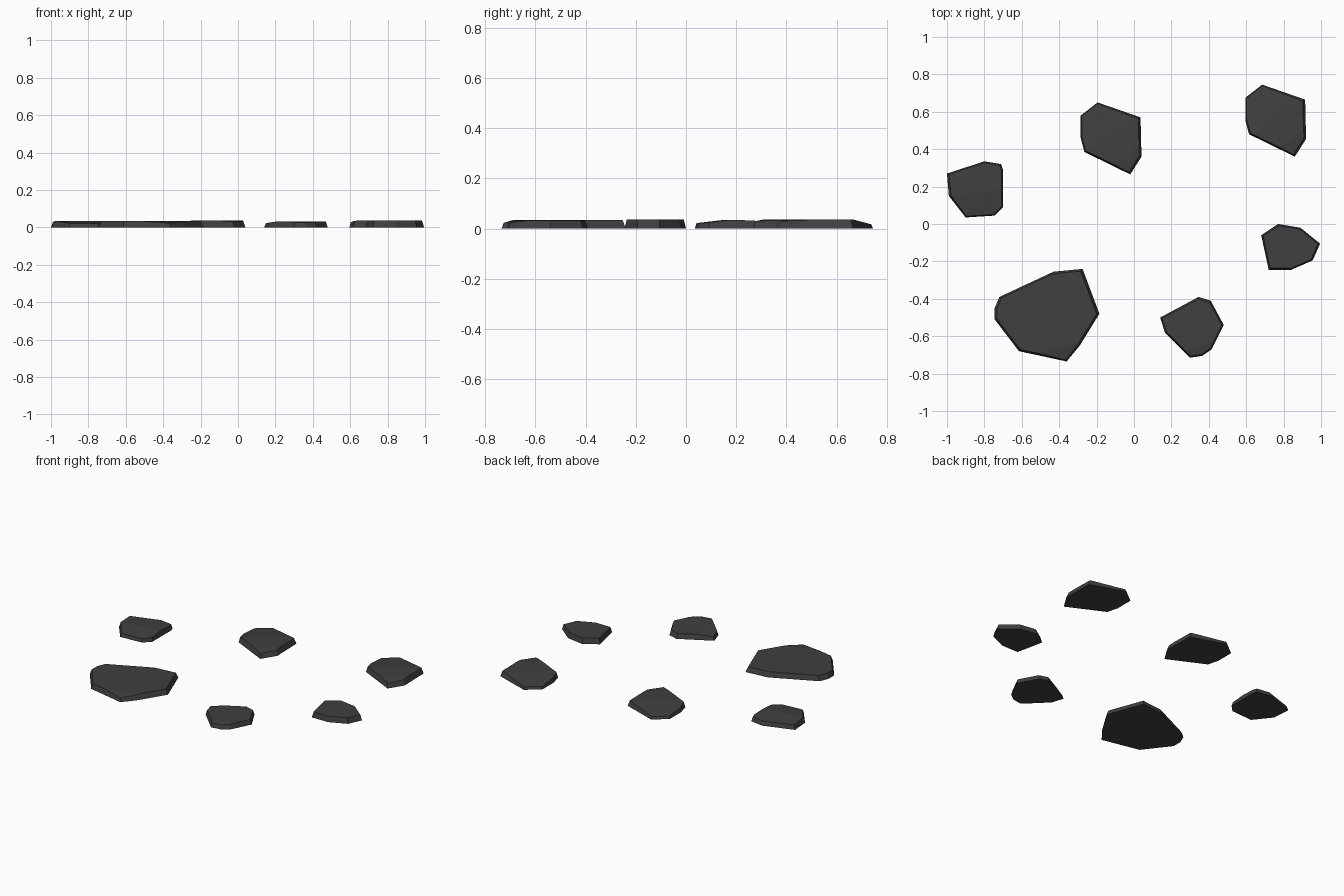
import bpy, bmesh
from mathutils import Vector

if "Cube" in bpy.data.objects:
    bpy.data.objects.remove(bpy.data.objects["Cube"])

slate = bpy.data.materials.new("dark_slate")
slate.diffuse_color = (0.05, 0.05, 0.05, 1)
slate.use_nodes = True
slate.node_tree.nodes["Principled BSDF"].inputs["Base Color"].default_value = slate.diffuse_color


def stone(name, outline, height, chips=(), offset=(0, 0), taper=0.93):
    """Flat stone: tapered slab whose top is trimmed by shallow sloping planes.
    Each chip is (point on crease, downhill direction, slope)."""
    bm = bmesh.new()
    centre = sum((Vector(p) for p in outline), Vector((0, 0))) / len(outline)
    low, high = [], []
    for p in outline:
        q = centre + (Vector(p) - centre) * taper
        low.append(bm.verts.new((p[0], p[1], 0)))
        high.append(bm.verts.new((q.x, q.y, height)))
    n = len(outline)
    bm.faces.new(low)
    bm.faces.new(high)
    for i in range(n):
        j = (i + 1) % n
        bm.faces.new((low[i], low[j], high[j], high[i]))
    bmesh.ops.recalc_face_normals(bm, faces=bm.faces[:])
    for point, direction, slope in chips:
        d = Vector(direction).normalized() * slope
        cut = bmesh.ops.bisect_plane(
            bm, geom=bm.verts[:] + bm.edges[:] + bm.faces[:], dist=1e-5,
            plane_co=(point[0], point[1], height), plane_no=(d.x, d.y, 1),
            clear_outer=True)
        bmesh.ops.holes_fill(bm, edges=[e for e in bm.edges if e.is_boundary], sides=0)
    bmesh.ops.recalc_face_normals(bm, faces=bm.faces[:])
    mesh = bpy.data.meshes.new(name)
    bm.to_mesh(mesh)
    bm.free()
    mesh.materials.append(slate)
    ob = bpy.data.objects.new(name, mesh)
    ob.location = (offset[0], offset[1], 0)
    bpy.context.collection.objects.link(ob)


# Left stone
stone("left_stone",
      [(-1, .27), (-.80, .335), (-.71, .32), (-.70, .29), (-.70, .09),
       (-.745, .045), (-.90, .035), (-.99, .15)], .035,
      [((-.85, .165), (.1, -1), .11), ((-.85, .175), (-.2, 1), .05)])

# Two matching back stones
back = [(-.285, .58), (-.195, .65), (.035, .57), (.04, .36),
        (-.02, .265), (-.265, .385), (-.285, .46)]
back_chips = [((-.21, .405), (-.6, .8), .11), ((-.04, .36), (.6, -.75), .1)]
for name, off in (("back_middle_stone", (0, 0)), ("back_right_stone", (.88, .095))):
    stone(name, back, .037, back_chips, off)

# Right stone
stone("right_stone",
      [(.68, -.06), (.77, 0), (.89, -.02), (.995, -.105),
       (.955, -.195), (.84, -.245), (.72, -.245)], .036)

# Front right stone
stone("front_right_stone",
      [(.14, -.50), (.345, -.39), (.41, -.41), (.48, -.54), (.415, -.67),
       (.365, -.705), (.30, -.715), (.165, -.58)], .032,
      [((.23, -.5), (-1, .2), .12), ((.33, -.66), (.3, -1), .12)])

# Large front left stone
stone("large_front_stone",
      [(-.745, -.45), (-.72, -.39), (-.43, -.255), (-.275, -.24), (-.185, -.48),
       (-.29, -.65), (-.36, -.735), (-.615, -.68), (-.745, -.51)], .034,
      [((-.4, -.66), (.25, -.95), .15)], taper=.95)
